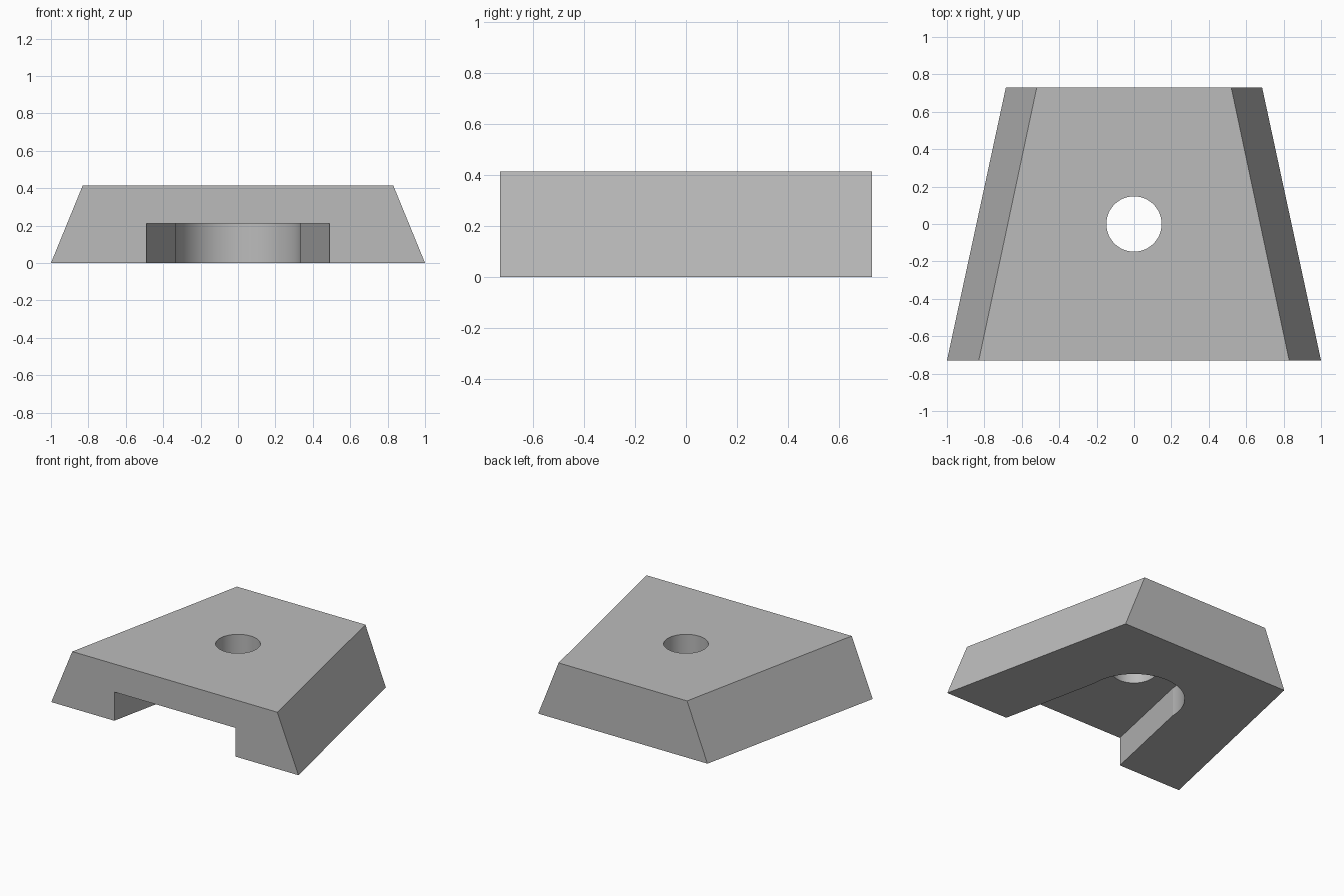
import bpy, bmesh, math

cube = bpy.data.objects.get("Cube")
if cube:
    bpy.data.objects.remove(cube, do_unlink=True)

grey = bpy.data.materials.new("plain grey")
grey.use_nodes = True
colour = (0.5, 0.5, 0.5, 1)
grey.diffuse_color = colour
grey.node_tree.nodes["Principled BSDF"].inputs["Base Color"].default_value = colour

HALF_DEPTH, HEIGHT = 0.73, 0.415


def loft(name, lower, upper, z0, z1):
    """Closed solid between two matching outlines at two heights."""
    bm = bmesh.new()
    low = [bm.verts.new((x, y, z0)) for x, y in lower]
    top = [bm.verts.new((x, y, z1)) for x, y in upper]
    bm.faces.new(low[::-1])
    bm.faces.new(top)
    n = len(low)
    for i in range(n):
        j = (i + 1) % n
        bm.faces.new((low[i], low[j], top[j], top[i]))
    bmesh.ops.recalc_face_normals(bm, faces=bm.faces)
    mesh = bpy.data.meshes.new(name)
    bm.to_mesh(mesh)
    bm.free()
    mesh.materials.append(grey)
    obj = bpy.data.objects.new(name, mesh)
    bpy.context.collection.objects.link(obj)
    return obj


def trapezoid(front, back):
    d = HALF_DEPTH
    return [(-front, -d), (front, -d), (back, d), (-back, d)]


def arc(radius, sweep, steps):
    return [(radius * math.cos(sweep * i / steps), radius * math.sin(sweep * i / steps))
            for i in range(steps + 1)]


# Tapered block with sloping sides
block = loft("wedge_block", trapezoid(1.0, 0.685), trapezoid(0.83, 0.52), 0, HEIGHT)

# Flared slot under the block, open at the front and round at the inner end
overrun = 0.1
flare = (0.49 - 0.335) / HALF_DEPTH
mouth = 0.49 + flare * overrun
slot_outline = [(-mouth, -HALF_DEPTH - overrun), (mouth, -HALF_DEPTH - overrun)]
slot_outline += arc(0.335, math.pi, 48)
slot = loft("slot_cutter", slot_outline, slot_outline, -0.1, 0.21)

# Round hole through the top
hole_outline = arc(0.148, math.tau, 64)[:-1]
hole = loft("hole_cutter", hole_outline, hole_outline, 0.1, HEIGHT + 0.1)

bpy.context.view_layer.objects.active = block
block.select_set(True)
for cutter in (slot, hole):
    cutter.hide_render = True
    cut = block.modifiers.new(cutter.name, "BOOLEAN")
    cut.operation = "DIFFERENCE"
    cut.solver = "EXACT"
    cut.object = cutter
    bpy.ops.object.modifier_apply(modifier=cut.name)
    bpy.data.objects.remove(cutter, do_unlink=True)

bpy.ops.object.shade_smooth_by_angle(angle=math.radians(9))
